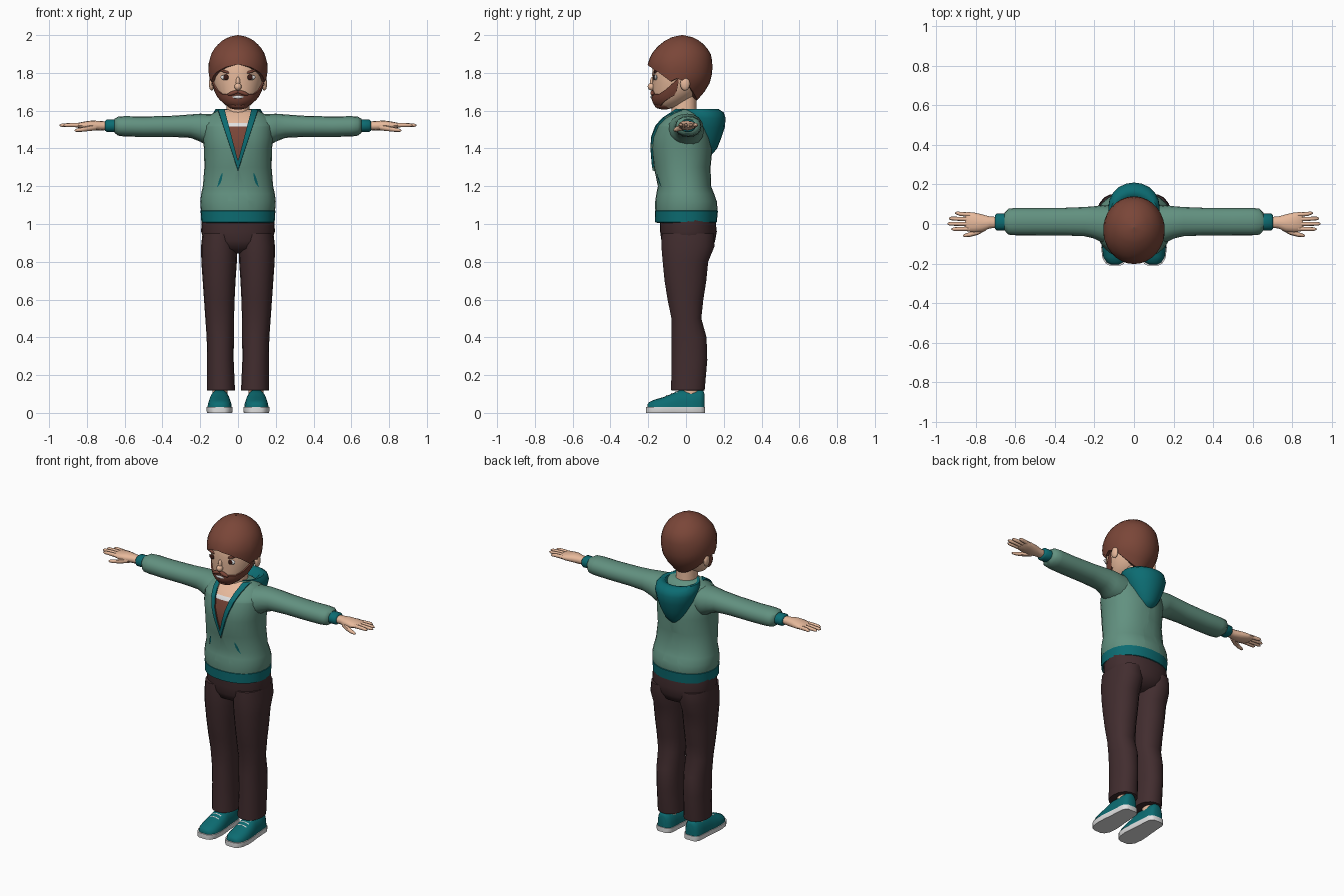
import bpy, bmesh, math
from mathutils import Vector

if "Cube" in bpy.data.objects:
    bpy.data.objects.remove(bpy.data.objects["Cube"])


def material(name, r, g, b):
    m = bpy.data.materials.new(name)
    lin = [((c / 255 + 0.055) / 1.055) ** 2.4 for c in (r, g, b)]
    m.diffuse_color = (*lin, 1)
    m.use_nodes = True
    m.node_tree.nodes["Principled BSDF"].inputs["Base Color"].default_value = m.diffuse_color
    return m


GREEN = material("sage_green", 98, 145, 128)
TEAL = material("teal", 12, 108, 114)
BROWN = material("dark_brown", 66, 45, 47)
HAIR = material("auburn", 122, 70, 56)
SKIN = material("skin", 232, 186, 156)
WHITE = material("off_white", 225, 225, 225)
DARK = material("eye_brown", 62, 30, 24)


def finish(name, bm, mats, mirror=False):
    bmesh.ops.recalc_face_normals(bm, faces=bm.faces)
    me = bpy.data.meshes.new(name)
    bm.to_mesh(me)
    bm.free()
    ob = bpy.data.objects.new(name, me)
    bpy.context.collection.objects.link(ob)
    for m in mats:
        me.materials.append(m)
    bpy.ops.object.select_all(action='DESELECT')
    ob.select_set(True)
    bpy.context.view_layer.objects.active = ob
    bpy.ops.object.shade_smooth_by_angle(angle=math.radians(50))
    if mirror:
        ob.modifiers.new("mirror", 'MIRROR').use_mirror_merge = False
    return ob


def grid(rows, closed=True, caps=True):
    """Skin a list of point rows."""
    bm = bmesh.new()
    vs = [[bm.verts.new(p) for p in row] for row in rows]
    n = len(rows[0])
    for a, b in zip(vs, vs[1:]):
        for i in range(n if closed else n - 1):
            j = (i + 1) % n
            bm.faces.new((a[i], a[j], b[j], b[i]))
    if caps:
        bm.faces.new(vs[0])
        bm.faces.new(vs[-1])
    return bm


def power(v, e):
    return math.copysign(abs(v) ** e, v)


def loft(rings, axis='z', sides=20, n=2.2):
    """Rings are (x, y, z, a, b); a and b are the radii across the axis."""
    rows = []
    for x, y, z, a, b in rings:
        row = []
        for i in range(sides):
            t = 2 * math.pi * i / sides
            u, v = a * power(math.cos(t), 2 / n), b * power(math.sin(t), 2 / n)
            row.append((x + u, y + v, z) if axis == 'z' else (x, y + u, z + v))
        rows.append(row)
    return grid(rows)


def part(name, rings, mat, axis='z', sides=20, mirror=False, n=2.2):
    return finish(name, loft(rings, axis, sides, n), [mat], mirror)


def lerp(table, v):
    if v <= table[0][0]:
        return table[0][1:]
    for p, q in zip(table, table[1:]):
        if v <= q[0]:
            t = (v - p[0]) / (q[0] - p[0])
            return [s + (e - s) * t for s, e in zip(p[1:], q[1:])]
    return table[-1][1:]


def front_y(table, x, z, n=2.0):
    cy, rx, ry = lerp(table, z)
    return cy - ry * max(0, 1 - abs(x / rx) ** n) ** (1 / n)


def blob(name, loc, size, mat, mirror=False, tilt=0.0):
    bm = bmesh.new()
    bmesh.ops.create_uvsphere(bm, u_segments=12, v_segments=8, radius=1)
    c, s = math.cos(tilt), math.sin(tilt)
    for v in bm.verts:
        x, y, z = (v.co[i] * size[i] for i in range(3))
        v.co = (loc[0] + c * x - s * z, loc[1] + y, loc[2] + s * x + c * z)
    return finish(name, bm, [mat], mirror)


# Hoodie body, with the open neckline cut into it
TORSO = [(1.05, 0, .19, .16), (1.08, .002, .197, .165), (1.12, 0, .2, .163), (1.16, -.004, .195, .153),
         (1.2, -.008, .186, .141), (1.3, -.02, .178, .15), (1.4, -.02, .18, .16), (1.46, -.022, .188, .155),
         (1.52, -.02, .188, .135), (1.56, -.01, .168, .11), (1.585, 0, .135, .085), (1.605, 0, .1, .06)]
bm = loft([(0, cy, z, rx, ry) for z, cy, rx, ry in TORSO], sides=28)
OUTER, INNER = (.33, 1.28), (.26, 1.33)
cuts = [((0, 0, z0), (1, 0, -s * k)) for k, z0 in (OUTER, INNER) for s in (1, -1)]
cuts += [((0, 0, z), (0, 0, 1)) for z in (1.515, 1.535)]
for co, no in cuts:
    bmesh.ops.bisect_plane(bm, geom=bm.verts[:] + bm.edges[:] + bm.faces[:], plane_co=co, plane_no=no)
trim = []
for f in bm.faces:
    c = f.calc_center_median()
    if c.y > -.02:
        continue
    if abs(c.x) < INNER[0] * (c.z - INNER[1]):
        f.material_index = 2 if c.z < 1.515 else 3 if c.z < 1.535 else 4
    elif abs(c.x) < OUTER[0] * (c.z - OUTER[1]):
        f.material_index = 1
        trim.append(f)
ext = bmesh.ops.extrude_face_region(bm, geom=trim)
bmesh.ops.translate(bm, vec=(0, -.01, .003), verts=[g for g in ext['geom'] if isinstance(g, bmesh.types.BMVert)])
bmesh.ops.delete(bm, geom=[f for f in trim if f.is_valid], context='FACES_ONLY')
finish("hoodie_body", bm, [GREEN, TEAL, HAIR, WHITE, SKIN])

part("hoodie_hem", [(0, 0, 1.005, .18, .15), (0, 0, 1.01, .194, .163), (0, .002, 1.07, .198, .167),
                    (0, .002, 1.075, .185, .155)], TEAL, sides=28)

# Pocket slits
rows = []
for i in range(7):
    z = 1.195 + .075 * i / 6
    x = .112 - .028 * (i / 6) ** .6
    w = .001 + .006 * math.sin(math.pi * i / 6)
    rows.append([(x + d, front_y(TORSO, x + d, z, 2.2) - .004, z) for d in (-w, w)])
finish("pocket_slit", grid(rows, False, False), [TEAL], True)

# Hood hanging behind the neck
part("hood", [(0, .11, 1.365, .03, .025), (0, .11, 1.40, .06, .055), (0, .105, 1.45, .09, .08),
              (0, .095, 1.51, .115, .11), (0, .088, 1.56, .13, .122), (0, .078, 1.59, .13, .122),
              (0, .06, 1.61, .118, .11), (0, .05, 1.605, .095, .09), (0, .04, 1.57, .08, .075)], TEAL, n=2)

# Sleeves, cuffs
part("sleeve", [(.08, .0, 1.50, .09, .085), (.16, .0, 1.497, .095, .085), (.2, .008, 1.51, .082, .074),
                (.25, .012, 1.518, .074, .062), (.35, .012, 1.517, .07, .056), (.5, .012, 1.515, .069, .054),
                (.6, .012, 1.517, .069, .054), (.635, .012, 1.518, .066, .05), (.655, .012, 1.52, .045, .036)],
     GREEN, 'x', 16, True)
part("cuff", [(.63, .01, 1.52, .038, .031), (.64, .01, 1.52, .042, .034), (.695, .01, 1.52, .042, .034),
              (.703, .01, 1.52, .034, .027)], TEAL, 'x', 14, True)

# Hands
part("palm", [(.68, .008, 1.52, .027, .022), (.73, .008, 1.52, .03, .025), (.77, .005, 1.522, .044, .026),
              (.81, .008, 1.522, .05, .021), (.845, .012, 1.522, .049, .014), (.855, .012, 1.522, .044, .008)],
     SKIN, 'x', 12, True)
for i, (y0, y1, tip) in enumerate([(-.024, -.026, .925), (0, .001, .945), (.024, .028, .937), (.047, .055, .905)]):
    part(f"finger_{i + 1}", [(.83, y0, 1.523, .011, .012), (.88, (y0 + y1) / 2, 1.524, .0105, .011),
                             (tip - .012, y1, 1.523, .009, .009), (tip, y1, 1.522, .003, .003)], SKIN, 'x', 8, True)
part("thumb", [(.75, -.015, 1.512, .018, .016), (.79, -.04, 1.506, .015, .014), (.83, -.053, 1.499, .012, .011),
               (.857, -.058, 1.496, .008, .008), (.865, -.059, 1.495, .003, .003)], SKIN, 'x', 8, True)

# Trousers
part("trouser_seat", [(0, .01, .845, .04, .06), (0, .012, .87, .14, .125), (0, .012, .91, .18, .142),
                      (0, .013, .96, .195, .15), (0, .008, 1.03, .193, .147)], BROWN, sides=28)
part("trouser_leg", [(.09, .01, .118, .06, .075), (.09, .01, .12, .074, .09), (.093, .018, .28, .07, .096),
                     (.094, .016, .4, .072, .094), (.097, .002, .5, .076, .08), (.099, -.003, .6, .081, .096),
                     (.1, -.003, .7, .087, .112), (.1, -.003, .8, .094, .122), (.1, .01, .88, .096, .142),
                     (.1, .01, .95, .088, .14)], BROWN, sides=18, mirror=True)

# Shoes: arched upper on a flat sole
SHOE = [(-.208, .022, .045), (-.198, .042, .058), (-.17, .059, .07), (-.12, .065, .084), (-.07, .062, .104),
        (-.03, .057, .122), (.03, .053, .12), (.075, .05, .124), (.093, .038, .118), (.1, .024, .1)]
upper, sole = [], []
for y, w, top in SHOE:
    arc = [math.pi * i / 10 for i in range(11)]
    upper.append([(.097 + w * power(math.cos(a), .8), y * .98, .02 + (top - .02) * math.sin(a) ** .75) for a in arc])
    s = w + .004
    sole.append([(.097 + s * x, y * 1.015, z) for x, z in ((-.95, 0), (.95, 0), (1, .008), (1, .03), (-1, .03), (-1, .008))])
finish("shoe_upper", grid(upper), [TEAL], True)
finish("shoe_sole", grid(sole), [WHITE], True)
part("ankle", [(.095, .025, .08, .04, .045), (.095, .025, .2, .04, .045)], SKIN, sides=12, mirror=True)
for i, y in enumerate((-.05, -.075, -.1)):
    w, top = lerp(SHOE, y)
    rows = [[(.097 + .032 * t, y + d, .024 + (top - .02) * math.sqrt(1 - (.4 * t) ** 2)) for d in (-.005, .005)]
            for t in (-1, -.5, 0, .5, 1)]
    finish(f"lace_{i + 1}", grid(rows, False, False), [WHITE], True)

# Neck and head
part("neck", [(0, -.01, 1.5, .07, .075), (0, -.01, 1.56, .066, .07), (0, -.01, 1.62, .06, .065),
              (0, -.01, 1.72, .06, .065)], SKIN, sides=16)
HEAD = [(1.615, -.1, .04, .04), (1.63, -.09, .068, .072), (1.66, -.075, .095, .1), (1.7, -.05, .117, .126),
        (1.75, -.04, .131, .138), (1.8, -.036, .136, .143), (1.88, -.03, .13, .14), (1.93, -.03, .09, .1)]
part("head", [(0, cy, z, rx, ry) for z, cy, rx, ry in HEAD], SKIN, sides=24, n=2)


def shell(name, table, low, high, angles, steps, grow, mat, closed):
    """Head covering whose lower and upper edges vary with the angle from the front."""
    rows = []
    for j in range(-1, steps + 1):
        t = math.sin(max(j, 0) / steps * math.pi / 2)
        row = []
        for d in angles:
            lo, hi = lerp(low, abs(d))[0], lerp(high, abs(d))[0]
            z = lo + (hi - lo) * t
            cy, rx, ry = lerp(table, z)
            g = grow if j >= 0 else -.022
            if not closed and j == steps:
                g = -.003
            a = math.radians(d)
            row.append(((rx + g) * math.sin(a), cy - (ry + g) * math.cos(a), z))
        rows.append(row)
    return finish(name, grid(rows, closed, False), [mat])


# Hair cap with fringe, sideburns and nape
CAP = [(1.65, -.02, .07, .075), (1.7, -.03, .115, .128), (1.75, -.032, .148, .16), (1.8, -.031, .156, .17),
       (1.85, -.031, .156, .172), (1.9, -.026, .143, .157), (1.94, -.022, .118, .128), (1.97, -.02, .085, .092),
       (1.99, -.02, .05, .053), (2.0, -.02, .002, .002)]
shell("hair", CAP, [(0, 1.845), (25, 1.83), (50, 1.80), (72, 1.755), (88, 1.775), (105, 1.74), (125, 1.69),
                    (150, 1.662), (180, 1.655)], [(0, 2.0), (180, 2.0)],
      [-180 + 12 * i for i in range(30)], 12, 0, HAIR, True)

# Beard wrapping the jaw, moustache and mouth
shell("beard", HEAD, [(0, 1.612), (50, 1.62), (90, 1.68)], [(0, 1.692), (25, 1.69), (45, 1.688), (65, 1.715), (90, 1.775)],
      [-90 + 9 * i for i in range(21)], 6, .008, HAIR, False)
blob("chin_beard", (0, -.115, 1.628), (.058, .052, .022), HAIR)
blob("moustache", (.024, front_y(HEAD, .024, 1.694) - .004, 1.694), (.034, .012, .011), HAIR, True, -.3)
blob("mouth", (0, front_y(HEAD, 0, 1.672) - .008, 1.672), (.03, .005, .008), WHITE)

# Face details
blob("nose", (0, -.182, 1.727), (.019, .021, .02), SKIN)
blob("nose_bridge", (0, -.177, 1.75), (.012, .014, .03), SKIN)
blob("ear", (.14, -.005, 1.742), (.014, .026, .036), SKIN, True)
for name, x, z, size, mat, out, tilt in (("eye_white", .066, 1.775, (.027, .009, .014), WHITE, 0, .1),
                                         ("iris", .064, 1.777, (.014, .005, .015), DARK, .007, 0),
                                         ("eyebrow", .066, 1.806, (.034, .009, .007), HAIR, .002, .3)):
    blob(name, (x, front_y(HEAD, x, z) - out, z), size, mat, True, tilt)
